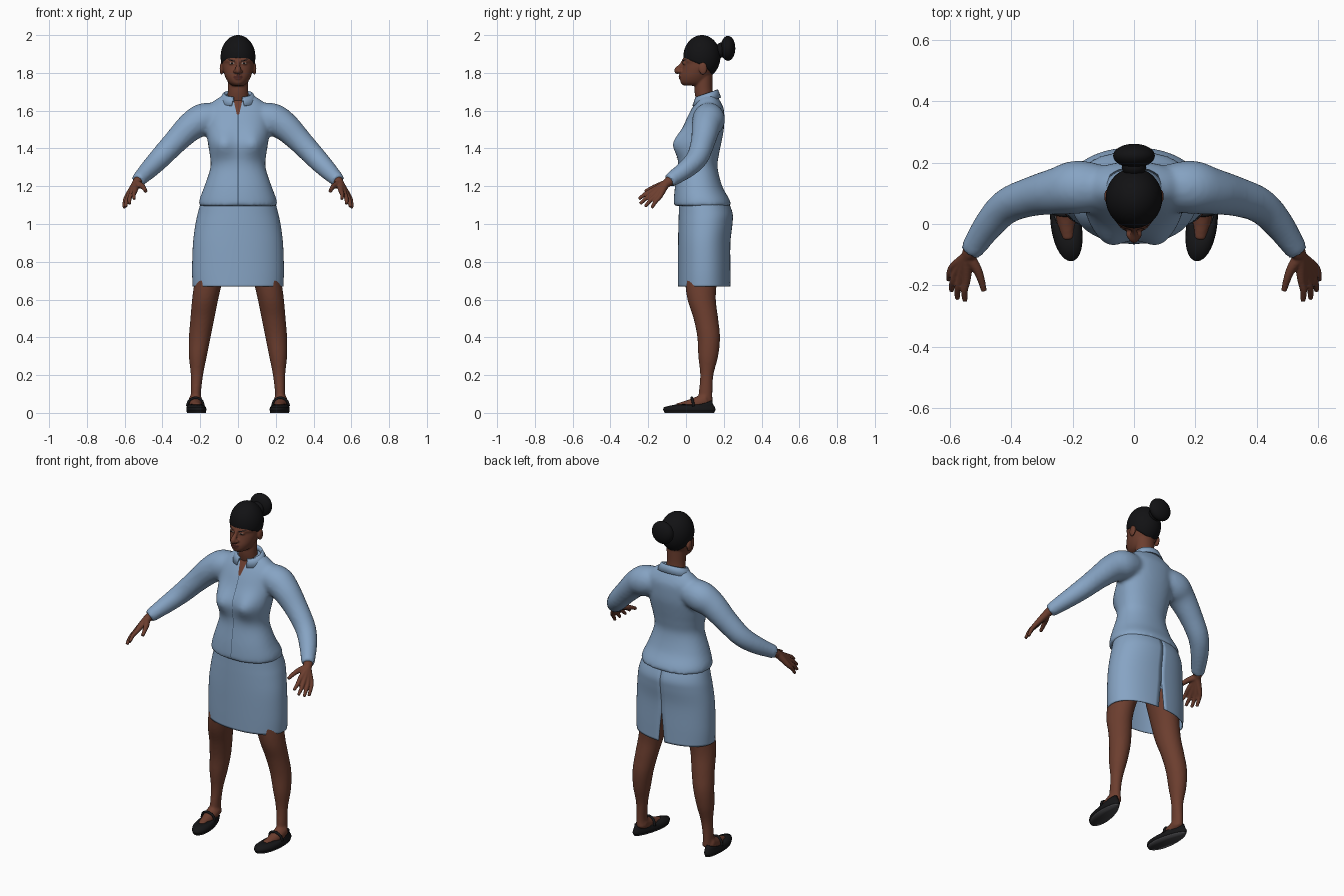
import bpy, bmesh, math
from mathutils import Vector, Matrix
from mathutils.bvhtree import BVHTree

cube = bpy.data.objects.get("Cube")
if cube:
    bpy.data.objects.remove(cube, do_unlink=True)


def material(name, r, g, b):
    m = bpy.data.materials.new(name)
    m.use_nodes = True
    m.diffuse_color = (r, g, b, 1)
    node = m.node_tree.nodes["Principled BSDF"]
    node.inputs["Base Color"].default_value = (r, g, b, 1)
    node.inputs["Roughness"].default_value = 0.8
    return m


BLUE = material("suit blue", 0.24, 0.37, 0.55)
SEAM = material("seam blue", 0.05, 0.09, 0.15)
SKIN = material("brown skin", 0.15, 0.048, 0.028)
LIPS = material("lip brown", 0.09, 0.025, 0.02)
HAIR = material("black hair", 0.006, 0.006, 0.007)
SHOE = material("black leather", 0.008, 0.008, 0.009)
SOLE = material("grey sole", 0.05, 0.05, 0.055)
EYES = material("eye white", 0.3, 0.26, 0.23)


def smooth(keys, steps):
    """Catmull-Rom interpolation through tuples of any length."""
    out = []
    for i in range(len(keys) - 1):
        a, b, c, d = (keys[max(i - 1, 0)], keys[i], keys[i + 1],
                      keys[min(i + 2, len(keys) - 1)])
        for k in range(steps):
            t = k / steps
            out.append([q + t * (r - p) / 2 + t * t * (p - 2.5 * q + 2 * r - s / 2)
                        + t ** 3 * (1.5 * (q - r) + (s - p) / 2)
                        for p, q, r, s in zip(a, b, c, d)])
    return out + [list(keys[-1])]


def skin_rings(bm, rings, closed=True, cap=True):
    rows = [[bm.verts.new(p) for p in ring] for ring in rings]
    n = len(rows[0])
    for low, high in zip(rows, rows[1:]):
        for i in range(n if closed else n - 1):
            j = (i + 1) % n
            bm.faces.new((low[i], low[j], high[j], high[i]))
    if cap:
        bm.faces.new(rows[0])
        bm.faces.new(rows[-1])


def loft(bm, keys, n=48, power=2.0, gap=None, steps=5):
    """Stack of rounded outlines: z, x from, x to, y front, y back."""
    rings = []
    for z, x0, x1, y0, y1 in smooth(keys, steps):
        g = gap(z) if gap else 0
        ring = []
        for i in range(n + 1 if gap else n):
            a = g + (math.tau - 2 * g) * i / n
            s, c = math.sin(a), math.cos(a)
            ring.append(((x0 + x1) / 2 + (x1 - x0) / 2 * math.copysign(abs(s) ** (2 / power), s),
                         (y0 + y1) / 2 + (y1 - y0) / 2 * math.copysign(abs(c) ** (2 / power), c), z))
        rings.append(ring)
    skin_rings(bm, rings, closed=not gap, cap=not gap)


def sym(*rows):
    return [(z, -h, h, f, b) for z, h, f, b in rows]


def tube(bm, points, side=1, n=16, steps=5):
    """Round tube through x, y, z, radius."""
    pts = smooth([(x * side, y, z, r) for x, y, z, r in points], steps)
    rings = []
    for i, p in enumerate(pts):
        d = Vector(pts[min(i + 1, len(pts) - 1)][:3]) - Vector(pts[max(i - 1, 0)][:3])
        u = d.cross(Vector((0.3, 1, 0.2))).normalized()
        v = d.normalized().cross(u)
        rings.append([Vector(p[:3]) + p[3] * (u * math.cos(a) + v * math.sin(a))
                      for a in (math.tau * k / n for k in range(n))])
    skin_rings(bm, rings)


def ball(bm, center, radii):
    bmesh.ops.create_uvsphere(bm, u_segments=32, v_segments=20, radius=1,
                              matrix=Matrix.Translation(center) @ Matrix.Diagonal((*radii, 1)))


def finish(name, bm, mat, voxel=0, relax=0, solid=0):
    bmesh.ops.recalc_face_normals(bm, faces=bm.faces)
    mesh = bpy.data.meshes.new(name)
    bm.to_mesh(mesh)
    bm.free()
    ob = bpy.data.objects.new(name, mesh)
    bpy.context.collection.objects.link(ob)
    if voxel:
        m = ob.modifiers.new("merge", 'REMESH')
        m.mode, m.voxel_size = 'VOXEL', voxel
    if relax:
        m = ob.modifiers.new("relax", 'SMOOTH')
        m.factor, m.iterations = 0.5, relax
    if solid:
        m = ob.modifiers.new("thickness", 'SOLIDIFY')
        m.thickness, m.offset = solid, -1
    if ob.modifiers:
        deps = bpy.context.evaluated_depsgraph_get()
        ob.data = bpy.data.meshes.new_from_object(ob.evaluated_get(deps))
        ob.modifiers.clear()
    ob.data.materials.clear()
    ob.data.materials.append(mat)
    ob.data.shade_smooth()
    return ob


def patch(name, target, x, z0, z1, width, mat, slant=0, lift=0.003, rows=10):
    """Thin plate laid on the front of a target; width is a rule of height."""
    bm = bmesh.new()
    bm.from_mesh(target.data)
    tree = BVHTree.FromBMesh(bm)
    bm.free()
    bm = bmesh.new()
    rings = []
    for r in range(rows + 1):
        t = r / rows
        ring = []
        for u in (-1, -0.5, 0, 0.5, 1):
            px, pz = x + u * width(t), z0 + (z1 - z0) * t + slant * u
            hit = tree.ray_cast(Vector((px, -1, pz)), Vector((0, 1, 0)))[0]
            ring.append((px, (hit.y if hit else 0) - lift, pz))
        rings.append(ring)
    skin_rings(bm, rings, closed=False, cap=False)
    return finish(name, bm, mat)


def oval(w):
    return lambda t: w * math.sqrt(max(0.01, 1 - (2 * t - 1) ** 2))


# Jacket: torso and sleeves merged into one smooth form
bm = bmesh.new()
loft(bm, sym((1.095, .208, -.065, .24), (1.13, .204, -.065, .23), (1.2, .178, -.058, .192),
             (1.3, .146, -.042, .167), (1.37, .15, -.035, .175), (1.43, .16, -.028, .187),
             (1.5, .168, -.015, .2), (1.56, .17, .005, .203), (1.61, .165, .03, .2),
             (1.65, .13, .055, .182), (1.685, .075, .075, .16)), power=2.2)
for v in bm.verts:
    if v.co.y < 0.06:
        for s in (1, -1):
            d = ((v.co.x - s * .085) / .05) ** 2 + ((v.co.z - 1.425) / .05) ** 2
            v.co.y -= 0.052 * math.exp(-d / 2)
for s in (1, -1):
    tube(bm, [(.08, .115, 1.57, .07), (.18, .12, 1.553, .087), (.25, .107, 1.515, .077),
              (.33, .09, 1.437, .065), (.41, .06, 1.352, .058), (.47, 0, 1.29, .05),
              (.532, -.09, 1.228, .037)], s, 24)
jacket = finish("jacket", bm, BLUE, 0.011, 6)
patch("neck_opening", jacket, 0, 1.58, 1.675, lambda t: .006 + .022 * t, SKIN)
patch("front_seam", jacket, 0, 1.1, 1.58, lambda t: .0016, SEAM, rows=50)

# Collar: folded band, open at the front
bm = bmesh.new()
rings = []
for rx, ry, z, rise in ((.064, .052, 1.64, .04), (.072, .058, 1.672, .04),
                        (.08, .062, 1.67, .04), (.105, .078, 1.625, .045)):
    ring = []
    for i in range(41):
        a = 0.32 + (math.tau - 0.64) * i / 40
        ring.append((rx * math.sin(a), .108 - ry * math.cos(a),
                     z + rise * (1 - math.cos(a)) / 2))
    rings.append(ring)
skin_rings(bm, rings, closed=False, cap=False)
finish("collar", bm, BLUE, solid=0.005)

# Skirt with a slit at the back
bm = bmesh.new()
loft(bm, sym((.668, .24, -.043, .235), (.76, .243, -.043, .235), (.9, .238, -.042, .235),
             (1.0, .225, -.04, .246), (1.06, .212, -.038, .246), (1.14, .19, -.035, .215)),
     n=64, power=2.15, gap=lambda z: max(0, .85 - z) * .36)
finish("skirt", bm, BLUE, solid=0.004)

# Head with nose, lips and ears
bm = bmesh.new()
loft(bm, sym((1.732, .03, -.012, .11), (1.748, .05, -.028, .12), (1.78, .068, -.03, .135),
             (1.82, .08, -.02, .155), (1.85, .084, -.014, .168), (1.866, .085, -.02, .172),
             (1.9, .084, -.004, .172), (1.94, .07, .012, .16), (1.975, .04, .04, .13)))
loft(bm, sym((1.59, .06, .07, .15), (1.67, .056, .05, .145), (1.72, .054, .045, .14),
             (1.8, .056, .05, .14)))
tube(bm, [(0, -.012, 1.866, .009), (0, -.026, 1.84, .011), (0, -.047, 1.814, .016),
          (0, -.038, 1.802, .012)])
ball(bm, (0, -.028, 1.783), (.022, .011, .006))
ball(bm, (0, -.026, 1.77), (.019, .011, .006))
for s in (1, -1):
    ball(bm, (s * .015, -.034, 1.808), (.011, .014, .01))
    ball(bm, (s * .032, -.006, 1.851), (.015, .012, .008))
    ball(bm, (s * .087, .09, 1.822), (.01, .022, .033))
head = finish("head_and_neck", bm, SKIN, 0.005, 3)
patch("lips", head, 0, 1.764, 1.789, oval(.024), LIPS, lift=.0015)
for s, side in ((1, "left"), (-1, "right")):
    patch(side + "_eye", head, s * .032, 1.847, 1.855, oval(.013), EYES, lift=.001)
    patch(side + "_iris", head, s * .032, 1.847, 1.856, oval(.006), HAIR, lift=.002)
    patch(side + "_eyebrow", head, s * .034, 1.863, 1.869, oval(.02), HAIR, s * .003, .001)

# Hair: cap with a shaped hairline, and a bun
bm = bmesh.new()
rings = []
for k in range(25):
    ring = []
    for i in range(64):
        a = math.tau * i / 64
        s = (1 - math.cos(a)) / 2
        phi = math.radians(95 + 17 * s + 38 * s * s) * (1 - k / 25)
        ring.append((.092 * math.sin(phi) * math.sin(a),
                     .084 - .098 * math.sin(phi) * math.cos(a), 1.885 + .115 * math.cos(phi)))
    rings.append(ring)
skin_rings(bm, rings)
finish("hair_cap", bm, HAIR)
bm = bmesh.new()
ball(bm, (0, .222, 1.93), (.068, .039, .066))
ball(bm, (0, .185, 1.92), (.04, .03, .04))
finish("hair_bun", bm, HAIR)

# Hands, legs and shoes
for s, side in ((1, "left"), (-1, "right")):
    bm = bmesh.new()
    wrist = (.522, -.072, 1.238, .027)
    heel = (.54, -.105, 1.213, .022)
    for knuckle, tip in (((.545, -.182, 1.176), (.55, -.25, 1.132)),
                         ((.563, -.174, 1.163), (.575, -.243, 1.106)),
                         ((.577, -.158, 1.152), (.594, -.217, 1.092)),
                         ((.587, -.138, 1.147), (.603, -.182, 1.085))):
        middle = [(k + t) / 2 for k, t in zip(knuckle, tip)]
        tube(bm, [wrist, heel, (*knuckle, .014),
                  (middle[0] + .004, middle[1], middle[2] + .004, .0115), (*tip, .0085)], s, 12)
    tube(bm, [heel, (.512, -.145, 1.203, .016), (.498, -.18, 1.19, .0125),
              (.488, -.217, 1.172, .0095)], s, 12)
    finish(side + "_hand", bm, SKIN, 0.004, 3)

    bm = bmesh.new()
    loft(bm, [(z, *sorted((s * a, s * b)), f, r) for z, a, b, f, r in (
        (.05, .19, .25, .065, .142), (.1, .196, .25, .067, .14), (.2, .185, .25, .075, .145),
        (.3, .165, .26, .065, .17), (.4, .145, .26, .06, .18), (.5, .125, .252, .04, .17),
        (.6, .105, .243, .008, .158), (.7, .08, .23, -.005, .165), (.85, .03, .21, -.01, .19))], 32)
    tube(bm, [(.226, .11, .07, .036), (.225, .06, .05, .036), (.221, .01, .037, .031),
              (.214, -.05, .028, .022)], s)
    finish(side + "_leg", bm, SKIN, 0.008, 3)

    def shoe_ring(scale, z, opening=0):
        ring = []
        for i in range(40):
            a = math.tau * i / 40
            c, sn = math.cos(a), math.sin(a)
            y = .018 - .135 * scale * c
            x = sn * scale * (.048 + .009 * c)
            y += opening * (.055 - .082 * c - y)
            x += opening * (.039 * sn - x)
            lift = z + opening * (.03 * ((1 - c) / 2) ** 3 + .012 * ((1 + c) / 2) ** 2)
            ring.append((s * (.221 + .13 * y + x), y, lift))
        return ring

    bm = bmesh.new()
    skin_rings(bm, [shoe_ring(1, .008), shoe_ring(1.03, .018), shoe_ring(1, .03),
                    shoe_ring(.95, .035, .35), shoe_ring(.9, .037, 1)], cap=False)
    finish(side + "_shoe", bm, SHOE, solid=0.004)
    bm = bmesh.new()
    skin_rings(bm, [shoe_ring(.97, 0), shoe_ring(1, .01)])
    finish(side + "_sole", bm, SOLE)
    bm = bmesh.new()
    tube(bm, [(.182, .04, .035, .007), (.193, .035, .066, .007), (.225, .03, .08, .007),
              (.257, .035, .066, .007), (.27, .04, .035, .007)], s, 10)
    finish(side + "_shoe_strap", bm, SHOE)
